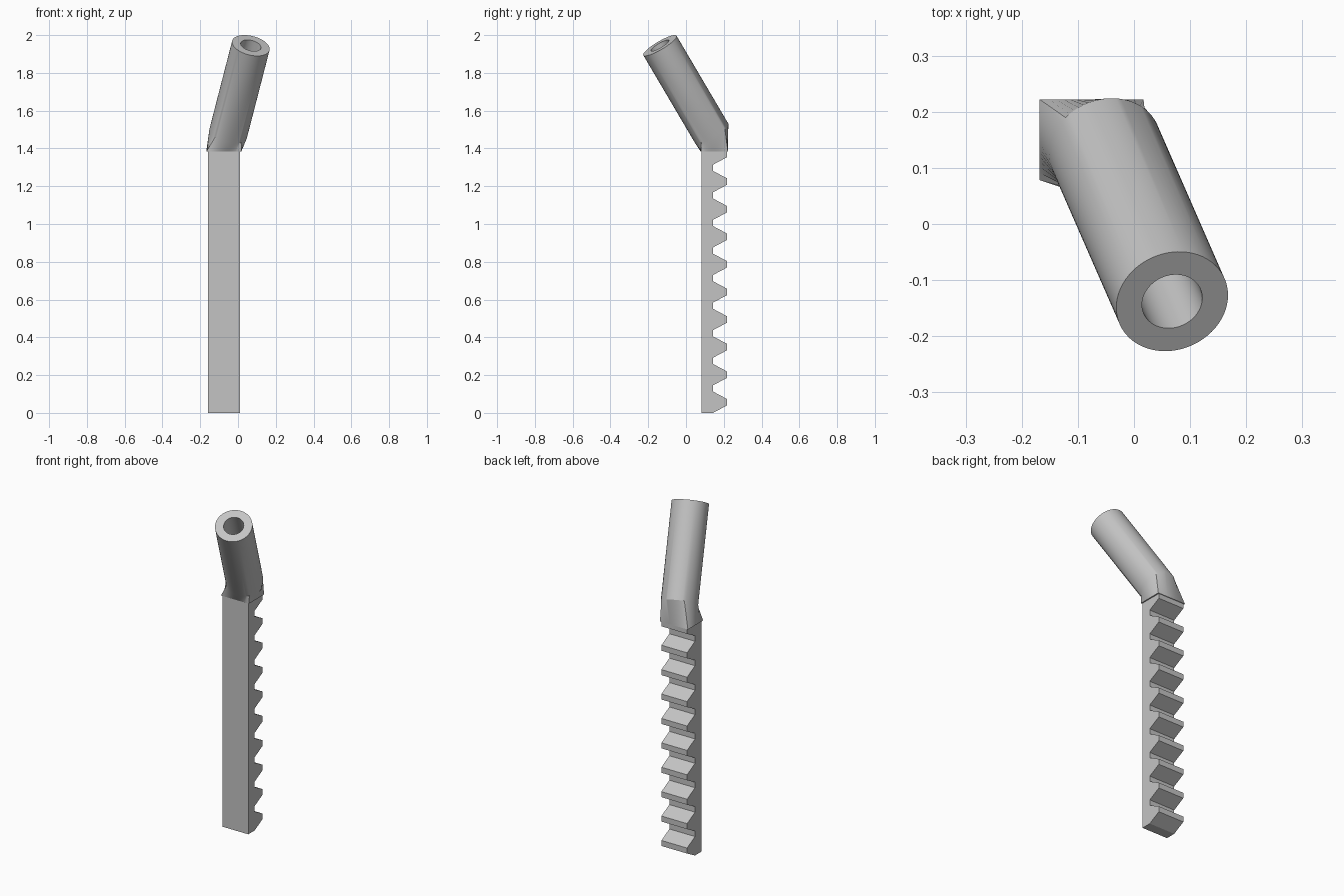
import bpy, bmesh
from math import sin, cos, pi, radians
from mathutils import Vector

cube = bpy.data.objects.get("Cube")
if cube:
    bpy.data.objects.remove(cube, do_unlink=True)

grey = bpy.data.materials.new("plain grey")
grey.use_nodes = True
colour = (0.55, 0.55, 0.55, 1)
grey.diffuse_color = colour
grey.node_tree.nodes["Principled BSDF"].inputs["Base Color"].default_value = colour


def finish(name, bm, smooth=False):
    """Turn a bmesh into a named, coloured object."""
    bmesh.ops.recalc_face_normals(bm, faces=bm.faces[:])
    mesh = bpy.data.meshes.new(name)
    bm.to_mesh(mesh)
    bm.free()
    mesh.materials.append(grey)
    obj = bpy.data.objects.new(name, mesh)
    bpy.context.collection.objects.link(obj)
    if smooth:
        bpy.ops.object.select_all(action='DESELECT')
        bpy.context.view_layer.objects.active = obj
        obj.select_set(True)
        bpy.ops.object.shade_smooth_by_angle(angle=radians(30))
    return obj


# Toothed rack: side profile (y, z) extruded across x
FRONT, ROOT, TIP, TOP = 0.083, 0.143, 0.218, 1.387
PITCH, SLOPE, FLAT, TEETH = 0.146, 0.04, 0.033, 10
profile = [(FRONT, 0)]
for i in range(TEETH):
    z = i * PITCH
    profile += [(ROOT, z), (TIP, z + SLOPE), (TIP, z + SLOPE + FLAT)]
    if i < TEETH - 1:
        profile.append((ROOT, z + 2 * SLOPE + FLAT))
profile.append((FRONT, TOP))
bm = bmesh.new()
side = bm.faces.new([bm.verts.new((-0.16, y, z)) for y, z in profile])
ext = bmesh.ops.extrude_face_region(bm, geom=[side])
moved = [g for g in ext["geom"] if isinstance(g, bmesh.types.BMVert)]
bmesh.ops.translate(bm, verts=moved, vec=(0.17, 0, 0))
finish("toothed_rack", bm)

# Slanted tube with a bore, lofted at its foot into a rectangular collar
SIDES = 64
axis = Vector((0.217, -0.496, 0.842)).normalized()
end = Vector((0.068, -0.138, 1.945))
u = (Vector((1, 0, 0)) - axis * axis.x).normalized()
v = axis.cross(u)
angles = [2 * pi * i / SIDES for i in range(SIDES)]


def ring(bm, back, radius):
    centre = end - axis * back
    return [bm.verts.new(centre + (u * cos(a) + v * sin(a)) * radius) for a in angles]


def rectangle(bm, centre, half_x, half_y):
    points = []
    for a in angles:
        m = max(abs(cos(a)), abs(sin(a)))
        points.append(bm.verts.new(centre + Vector((half_x * cos(a) / m, half_y * sin(a) / m, 0))))
    return points


bm = bmesh.new()
loops = [rectangle(bm, Vector((-0.0755, 0.15, 1.383)), 0.0925, 0.072),
         ring(bm, 0.552, 0.102), ring(bm, 0, 0.102),
         ring(bm, 0, 0.055), ring(bm, 0.5, 0.055)]
for a, b in zip(loops, loops[1:]):
    for i in range(SIDES):
        j = (i + 1) % SIDES
        bm.faces.new((a[i], a[j], b[j], b[i]))
bm.faces.new(loops[0])
bm.faces.new(loops[-1])
finish("slanted_tube", bm, smooth=True)
